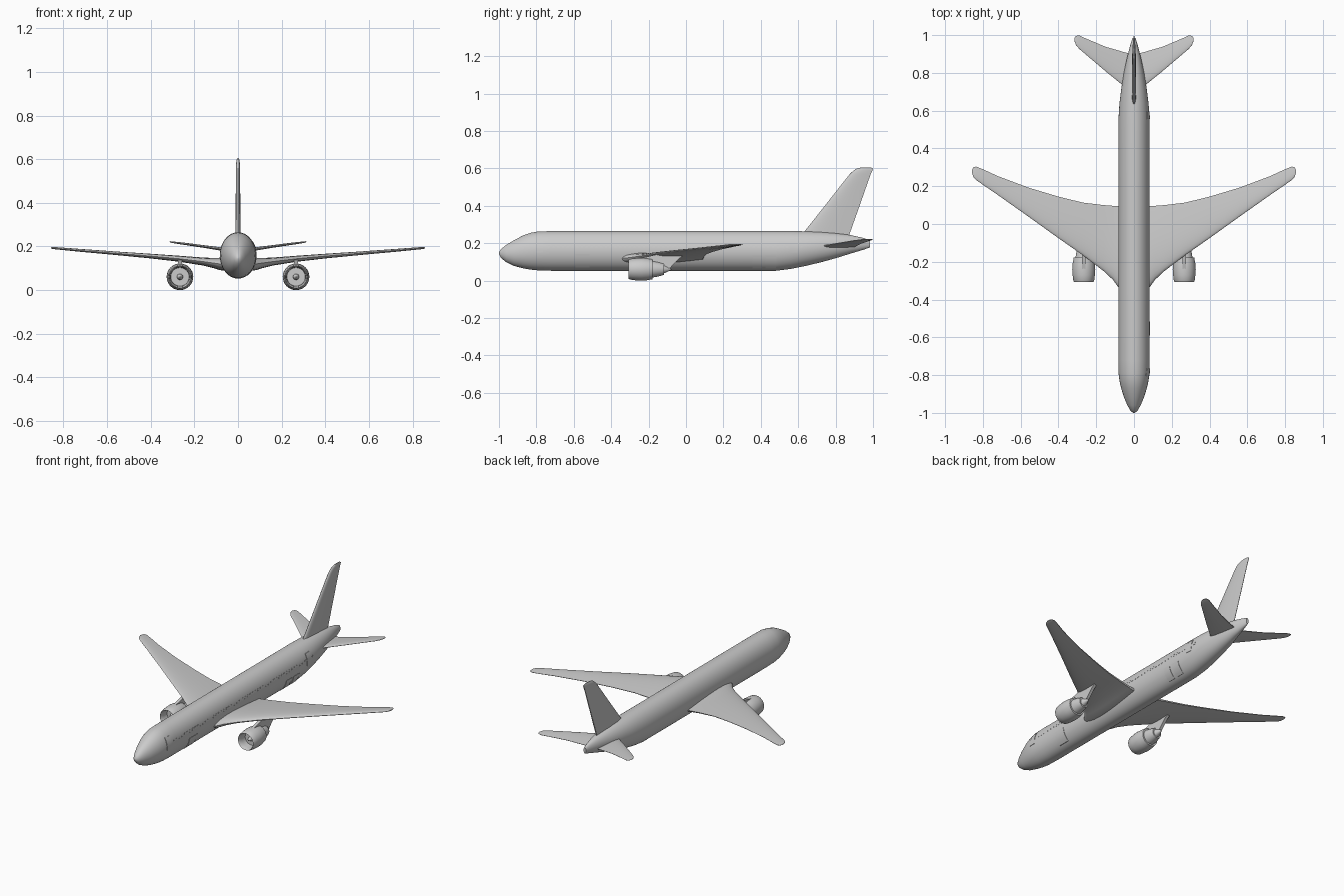
import bpy, bmesh, math
from math import sin, cos, pi

if "Cube" in bpy.data.objects:
    bpy.data.objects.remove(bpy.data.objects["Cube"])


def add_loft(bm, rings):
    """Skin a list of equal-length point rings and cap both ends."""
    rows = [[bm.verts.new(p) for p in r] for r in rings]
    n = len(rows[0])
    for a, b in zip(rows, rows[1:]):
        for i in range(n):
            j = (i + 1) % n
            bm.faces.new((a[i], a[j], b[j], b[i]))
    bm.faces.new(rows[0])
    bm.faces.new(rows[-1])


def finish(bm, name, mirror=False, angle=40):
    bmesh.ops.recalc_face_normals(bm, faces=bm.faces)
    me = bpy.data.meshes.new(name)
    bm.to_mesh(me)
    bm.free()
    ob = bpy.data.objects.new(name, me)
    bpy.context.collection.objects.link(ob)
    bpy.ops.object.select_all(action='DESELECT')
    ob.select_set(True)
    bpy.context.view_layer.objects.active = ob
    bpy.ops.object.shade_smooth_by_angle(angle=math.radians(angle))
    if mirror:
        mod = ob.modifiers.new("mirror", 'MIRROR')
        mod.use_mirror_merge = False
    return ob


# Fuselage stations: y, half width, bottom z, top z
BODY = [(-1.0, .004, .142, .150), (-.99, .018, .122, .168), (-.96, .035, .098, .192),
        (-.92, .052, .079, .216), (-.87, .068, .066, .242), (-.83, .077, .059, .256),
        (-.79, .082, .055, .263), (-.72, .083, .053, .265), (.48, .083, .053, .265),
        (.56, .082, .063, .265), (.64, .077, .079, .264), (.72, .067, .098, .261),
        (.80, .054, .120, .254), (.88, .037, .145, .244), (.95, .019, .166, .228),
        (.985, .008, .178, .215)]
SEG = 48
bm = bmesh.new()
add_loft(bm, [[(w * cos(2 * pi * i / SEG), y, (b + t) / 2 + (t - b) / 2 * sin(2 * pi * i / SEG))
               for i in range(SEG)] for y, w, b, t in BODY])
finish(bm, "fuselage")


def skin_x(y, z):
    """Half width of the fuselage surface at y, z."""
    for p, q in zip(BODY, BODY[1:]):
        if p[0] <= y <= q[0]:
            f = (y - p[0]) / (q[0] - p[0])
            w, b, t = (p[k] + f * (q[k] - p[k]) for k in (1, 2, 3))
            s = (z - (b + t) / 2) / ((t - b) / 2)
            return w * math.sqrt(max(0, 1 - s * s))
    return 0


def add_panel(bm, y0, y1, z0, z1, lift, steps=6):
    """Thin raised patch that follows the fuselage skin."""
    rings = []
    for k in range(steps + 1):
        z = z0 + (z1 - z0) * k / steps
        a, b = skin_x(y0, z), skin_x(y1, z)
        rings.append([(a - .006, y0, z), (b - .006, y1, z), (b + lift, y1, z), (a + lift, y0, z)])
    add_loft(bm, rings)


# Window row on the right side
bm = bmesh.new()
for i in range(54):
    y = -.74 + i * .0255
    add_panel(bm, y, y + .012, .178, .191, .001, 1)
finish(bm, "windows", angle=30)

# Passenger and cargo doors
for name, y0, y1, z0, z1 in [("front_door", -.805, -.765, .150, .222),
                             ("front_cargo_door", -.59, -.515, .070, .142),
                             ("rear_cargo_door", .355, .405, .066, .135),
                             ("bulk_cargo_door", .425, .48, .066, .135),
                             ("rear_door", .555, .595, .150, .222)]:
    bm = bmesh.new()
    add_panel(bm, y0, y1, z0, z1, .0025)
    finish(bm, name, angle=30)


def airfoil(lead, trail, thick, n=14):
    """Closed list of (chordwise position, thickness offset)."""
    pts = []
    for i in range(2 * n):
        a = pi * i / n
        c = (1 - cos(a)) / 2
        h = 1.48 * math.sqrt(c) - .63 * c - 1.76 * c**2 + 1.42 * c**3 - .47 * c**4
        pts.append((lead + (trail - lead) * c, thick * (h + .04 * c) * (1 if i <= n else -1)))
    return pts


# Main wings: x, leading y, trailing y, z, thickness
bm = bmesh.new()
add_loft(bm, [[(x, y, z + h) for y, h in airfoil(l, t, th)] for x, l, t, z, th in [
    (.04, -.38, .095, .118, .058), (.083, -.335, .095, .120, .056), (.11, -.297, .096, .124, .046),
    (.16, -.25, .10, .131, .036), (.27, -.166, .113, .144, .027), (.40, -.075, .145, .156, .021),
    (.56, .04, .193, .169, .016), (.72, .153, .253, .182, .013), (.80, .208, .29, .189, .011),
    (.835, .232, .304, .192, .010), (.85, .248, .301, .193, .008), (.857, .268, .288, .194, .004)]])
finish(bm, "wings", True)

# Tailplanes
bm = bmesh.new()
add_loft(bm, [[(x, y, z + h) for y, h in airfoil(l, t, th)] for x, l, t, z, th in [
    (.015, .695, .90, .180, .018), (.06, .735, .912, .186, .016), (.15, .808, .938, .199, .012),
    (.25, .893, .980, .213, .010), (.29, .927, .998, .218, .008), (.308, .949, .996, .221, .006),
    (.315, .968, .985, .222, .003)]])
finish(bm, "tailplanes", True)

# Tail fin: z, leading y, trailing y, thickness
bm = bmesh.new()
add_loft(bm, [[(h, y, z) for y, h in airfoil(l, t, th)] for z, l, t, th in [
    (.215, .60, .862, .024), (.265, .635, .88, .023), (.40, .742, .928, .021),
    (.52, .836, .970, .019), (.57, .876, .988, .018), (.59, .897, .997, .015),
    (.600, .915, 1.0, .011), (.606, .94, .985, .005)]])
finish(bm, "tail_fin")

# Engines: lathe profile of radius, y around the engine axis
EX, EZ = .266, .061
PROFILE = [(.0005, -.282), (.007, -.276), (.012, -.264), (.014, -.25), (.042, -.25), (.044, -.28),
           (.047, -.300), (.051, -.307), (.055, -.300), (.059, -.27), (.061, -.24), (.059, -.21),
           (.053, -.178), (.044, -.178), (.039, -.15), (.030, -.118), (.022, -.118), (.012, -.095),
           (.0005, -.075)]
bm = bmesh.new()
add_loft(bm, [[(EX + r * cos(2 * pi * i / 32), y, EZ + r * sin(2 * pi * i / 32)) for i in range(32)]
              for r, y in PROFILE])
finish(bm, "engines", True)

# Engine pylons: side outline extruded across x
OUTLINE = [(-.265, .115), (-.20, .130), (-.15, .142), (.0, .146), (-.04, .115), (-.085, .068), (-.17, .068)]
bm = bmesh.new()
add_loft(bm, [[(EX + dx, y, z) for y, z in OUTLINE] for dx in (-.009, .009)])
finish(bm, "engine_pylons", True, 30)
